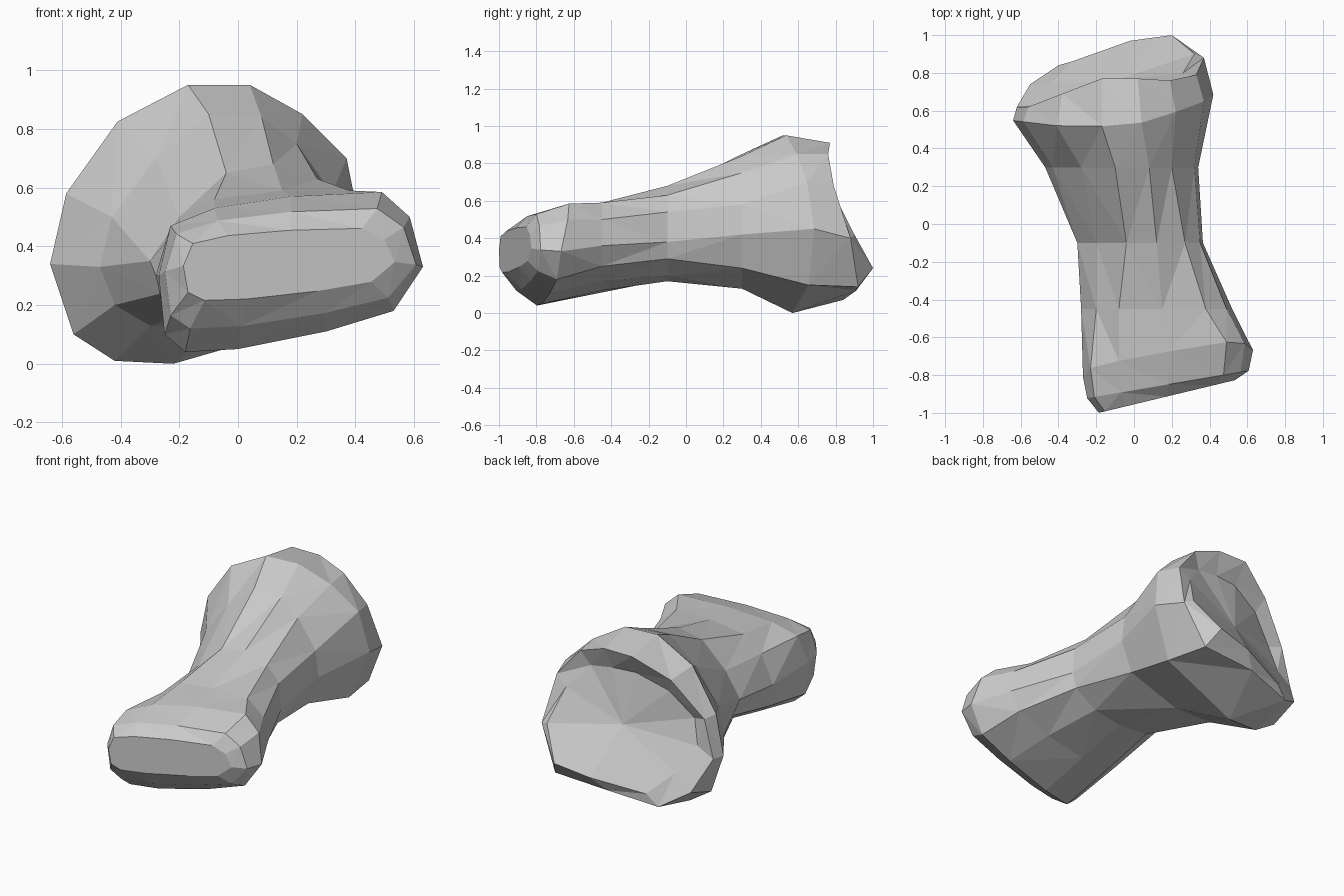
import bpy
import bmesh

if "Cube" in bpy.data.objects:
    bpy.data.objects.remove(bpy.data.objects["Cube"])

# Cross-sections as (x, z) outlines, counter-clockwise seen from the front
HEAD = [(.63, .33), (.585, .5), (.49, .585), (.18, .57), (-.08, .53), (-.23, .47),
        (-.27, .3), (-.25, .1), (-.18, .04), (0, .05), (.3, .11), (.53, .18)]
COLLAR = [(.52, .36), (.49, .5), (.38, .59), (.15, .59), (-.08, .56), (-.2, .47),
          (-.28, .3), (-.25, .16), (-.18, .11), (0, .12), (.25, .17), (.46, .25)]
SHAFT = [(.365, .38), (.35, .54), (.27, .63), (.12, .68), (-.04, .65), (-.2, .5),
         (-.3, .35), (-.26, .24), (-.17, .18), (.02, .17), (.2, .2), (.34, .29)]
NECK = [(.34, .42), (.32, .58), (.2, .75), (.08, .84), (-.1, .85), (-.28, .7),
        (-.43, .5), (-.47, .33), (-.42, .2), (-.3, .13), (-.05, .13), (.27, .24)]
BASE = [(.42, .45), (.37, .7), (.22, .85), (.04, .95), (-.17, .95), (-.41, .825),
        (-.585, .58), (-.64, .34), (-.56, .1), (-.42, .01), (-.22, 0), (.3, .15)]

# Rear joint: uneven rim and the hollowed surface inside it, as (x, y, z)
RIM = [(.37, .88, .4), (.33, .79, .68), (.19, .76, .85), (.02, .77, .91),
       (-.17, .77, .91), (-.38, .69, .79), (-.56, .62, .57), (-.62, .62, .34),
       (-.55, .74, .16), (-.4, .84, .07), (-.1, .91, .12), (.25, .92, .14)]
HOLLOW = [(.32, .9, .42), (.26, .8, .62), (.14, .73, .76), (0, .72, .78),
          (-.15, .7, .78), (-.34, .65, .7), (-.48, .6, .55), (-.52, .63, .4),
          (-.44, .74, .25), (-.33, .86, .14), (-.02, .97, .2), (.2, 1, .24)]


def scaled(outline, fx, fz, cx, cz):
    return [(cx + (x - cx) * fx, cz + (z - cz) * fz) for x, z in outline]


def ring(outline, depth):
    return [(x, depth(x, z), z) for x, z in outline]


rings = [
    # Rounded front joint
    ring(scaled(HEAD, .8, .45, .15, .36), lambda x, z: -.955 + .24 * x),
    ring(scaled(HEAD, .95, .75, .17, .36), lambda x, z: -.88 + .17 * x),
    ring(HEAD, lambda x, z: -.77 + .15 * x + .25 * max(z - .3, 0)),
    # Waisted shaft
    ring(COLLAR, lambda x, z: -.45),
    ring(SHAFT, lambda x, z: -.1),
    ring(NECK, lambda x, z: .3),
    # Flared rear joint
    ring(BASE, lambda x, z: .58 + .05 * x + .2 * max(x, 0) - .12 * max(z - .5, 0)),
    RIM,
    HOLLOW,
]

# Loft the rings into one closed bone
bm = bmesh.new()
loops = [[bm.verts.new(p) for p in points] for points in rings]
for a, b in zip(loops, loops[1:]):
    for i in range(len(a)):
        j = (i + 1) % len(a)
        bm.faces.new((a[i], a[j], b[j], b[i]))

# Close the front end flat and the rear end with a shallow hollow
bm.faces.new(loops[0])
centre = bm.verts.new((-.1, .76, .47))
last = loops[-1]
for i in range(len(last)):
    bm.faces.new((last[i], last[(i + 1) % len(last)], centre))
bmesh.ops.triangulate(bm, faces=bm.faces[:], quad_method='SHORT_EDGE')
bmesh.ops.recalc_face_normals(bm, faces=bm.faces[:])

mesh = bpy.data.meshes.new("bone")
bm.to_mesh(mesh)
bm.free()
bone = bpy.data.objects.new("bone", mesh)
bpy.context.collection.objects.link(bone)

# Plain grey
grey = bpy.data.materials.new("bone grey")
grey.diffuse_color = (.6, .6, .6, 1)
grey.use_nodes = True
grey.node_tree.nodes["Principled BSDF"].inputs["Base Color"].default_value = grey.diffuse_color
mesh.materials.append(grey)
